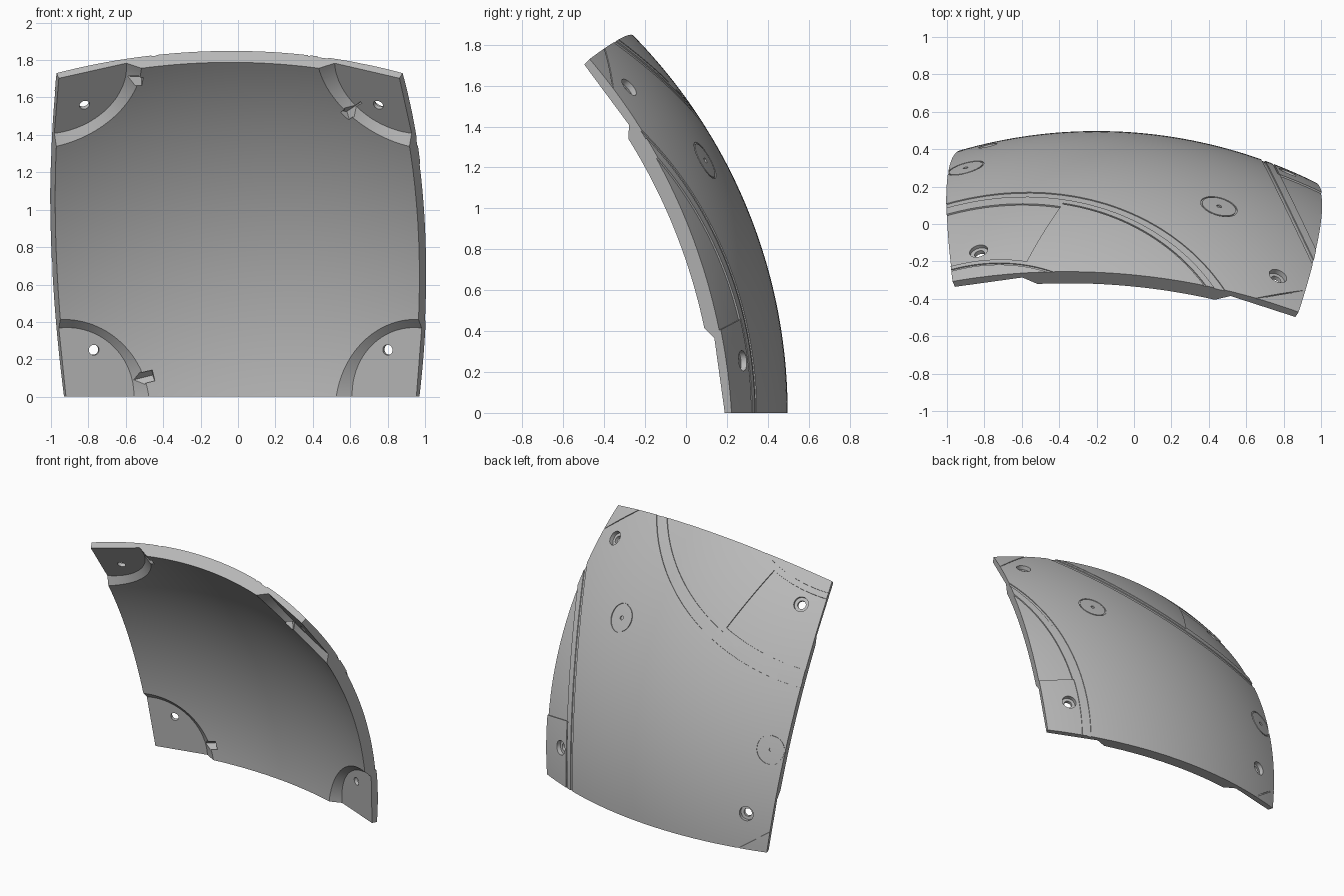
import bpy
import bmesh
from math import radians, sin, cos, sqrt
from mathutils import Vector, Matrix

if "Cube" in bpy.data.objects:
    bpy.data.objects.remove(bpy.data.objects["Cube"])

CENTRE = Vector((-0.2, -2.135, 0))
R_OUT, R_IN, R_PAD = 2.632, 2.545, 2.578


def on_sphere(x, z, r=R_OUT):
    """Point relative to the centre, found from its x and z."""
    return Vector((x, sqrt(r * r - x * x - z * z), z))


def finish(name, bm):
    bmesh.ops.recalc_face_normals(bm, faces=bm.faces)
    mesh = bpy.data.meshes.new(name)
    bm.to_mesh(mesh)
    bm.free()
    obj = bpy.data.objects.new(name, mesh)
    bpy.context.collection.objects.link(obj)
    return obj


def block(name, direction, nu, nv, r1, r2):
    """Solid curved block between two radii; direction(u, v) spans its extent."""
    bm = bmesh.new()
    layers = []
    for r in (r1, r2):
        layers.append([[bm.verts.new(CENTRE + direction(i / nu, j / nv).normalized() * r)
                        for j in range(nv + 1)] for i in range(nu + 1)])
    for g in layers:
        for i in range(nu):
            for j in range(nv):
                bm.faces.new((g[i][j], g[i + 1][j], g[i + 1][j + 1], g[i][j + 1]))
    a, b = layers
    for i in range(nu):
        for j in (0, nv):
            bm.faces.new((a[i][j], a[i + 1][j], b[i + 1][j], b[i][j]))
    for j in range(nv):
        for i in (0, nu):
            bm.faces.new((a[i][j], a[i][j + 1], b[i][j + 1], b[i][j]))
    return finish(name, bm)


def polar(axis, ref, a1, a2, t1, t2):
    """Directions between two cone angles and two turns about an axis."""
    n = axis.normalized()
    u = (ref - n * ref.dot(n)).normalized()
    w = n.cross(u)

    def direction(s, t):
        a, k = radians(a1 + (a2 - a1) * s), radians(t1 + (t2 - t1) * t)
        return n * cos(a) + (u * cos(k) + w * sin(k)) * sin(a)
    return direction


def cut(tool):
    tool.hide_render = True
    mod = panel.modifiers.new("cut", "BOOLEAN")
    mod.operation, mod.solver, mod.object = "DIFFERENCE", "EXACT", tool
    bpy.context.view_layer.objects.active = panel
    bpy.ops.object.modifier_apply(modifier=mod.name)
    bpy.data.objects.remove(tool)


def cut_arc(axis, ref, a1, a2, t1, t2, depth, nu=1, nv=48):
    cut(block("groove_cutter", polar(axis, ref, a1, a2, t1, t2), nu, nv,
              R_OUT - depth, R_OUT + 0.03))


def cut_cone(origin, axis, d1, d2, rad1, rad2, segments=32):
    """Round cutter along an axis, between two heights above the centre."""
    n = axis.normalized()
    base = origin - n * origin.dot(n)
    rot = n.to_track_quat("Z", "Y").to_matrix().to_4x4()
    bm = bmesh.new()
    bmesh.ops.create_cone(bm, cap_ends=True, segments=segments, radius1=rad1,
                          radius2=rad2, depth=d2 - d1,
                          matrix=Matrix.Translation(CENTRE + base + n * (d1 + d2) / 2) @ rot)
    cut(finish("round_cutter", bm))


def cut_box(centre, along, size, turn):
    """Box cutter on the surface, its length following a direction."""
    up = centre.normalized()
    x = (along - up * along.dot(up)).normalized()
    rot = Matrix((x, up.cross(x), up)).transposed().to_4x4()
    bm = bmesh.new()
    bmesh.ops.create_cube(bm, size=1, matrix=Matrix.Translation(CENTRE + centre) @ rot
                          @ Matrix.Rotation(radians(turn), 4, "X")
                          @ Matrix.Diagonal((*size, 1)))
    cut(finish("box_cutter", bm))


# Curved panel with radial edges
bl, br = on_sphere(-0.73, 0), on_sphere(1.17, 0)
tl, tr = on_sphere(-0.77, 1.73), on_sphere(1.08, 1.73)
panel = block("curved_panel", lambda u, v: bl.lerp(br, u).lerp(tl.lerp(tr, u), v),
              44, 44, R_IN, R_OUT)

# Flat corner pads on the inside, each with a counterbored bolt hole
holes = [on_sphere(-0.57, 0.25, R_PAD), on_sphere(1.0, 0.25, R_PAD),
         on_sphere(-0.62, 1.56, R_PAD), on_sphere(0.95, 1.56, R_PAD)]
for corner, hole in zip((bl, br, tl, tr), holes):
    cut_cone(corner, hole, R_PAD - 0.16, R_PAD, 0.55, 0.375, 96)
    cut_cone(hole, hole, 2.4, 2.8, 0.028, 0.028)
    cut_cone(hole, hole, R_OUT - 0.03, 2.8, 0.05, 0.05)

# Small V notches across the inner pad rims
for corner, x, z in ((bl, -0.31, 0.1), (tl, -0.37, 1.69), (tr, 0.81, 1.53)):
    spot = on_sphere(x, z, R_IN + 0.005)
    cut_box(spot, spot - corner, (0.12, 0.05, 0.05), 45)

# Ring recess at the upper right, interrupted by a flush plate
axis, ref = Vector((-0.258, 0.452, 0.854)), Vector((-0.18, 2.245, 1.362))
cut_arc(axis, ref, 33.2, 34.27, -75, 85, 0.006)
cut_arc(axis, ref, 20.8, 31.6, 0, 85, 0.009, 12)
cut_arc(axis, ref, 32.2, 32.4, -70, 0, 0.006)
cut_arc(axis, ref, 19.9, 20.2, -60, 85, 0.006)

# Ring recess on the left side above a flush plate
axis, ref = Vector((0.907, 0.421, -0.01)), Vector((0.965, 2.405, 0.46))
cut_arc(axis, ref, 45.1, 45.6, -60, 60, 0.006)
cut_arc(axis, ref, 25, 44.0, 0, 60, 0.009, 16)
cut_arc(axis, ref, 44.0, 44.2, -50, 0, 0.006)

# Round covers with a centre dot
for x, z in ((0.655, 1.235), (-0.7, 0.71)):
    spot = on_sphere(x, z)
    cut_arc(spot, Vector((0, 0, 1)), 2.02, 2.2, 0, 359.5, 0.006)
    cut_cone(spot, spot, R_OUT - 0.008, 2.8, 0.014, 0.014, 16)

# Scored corner lines
for p, q in ((on_sphere(0.85, 1.787), on_sphere(1.1, 1.6)),
             (on_sphere(-0.74, 0.15), on_sphere(-0.53, 0))):
    middle = ((p + q) / 2).normalized() * R_OUT
    cut_box(middle, q - p, (0.5, 0.006, 0.014), 0)

# Material and shading
grey = bpy.data.materials.new("plain_grey")
grey.use_nodes = True
colour = (0.5, 0.5, 0.5, 1)
grey.diffuse_color = colour
grey.node_tree.nodes["Principled BSDF"].inputs["Base Color"].default_value = colour
panel.data.materials.clear()
panel.data.materials.append(grey)
bpy.ops.object.select_all(action="DESELECT")
panel.select_set(True)
bpy.context.view_layer.objects.active = panel
bpy.ops.object.shade_smooth_by_angle(angle=radians(25))
